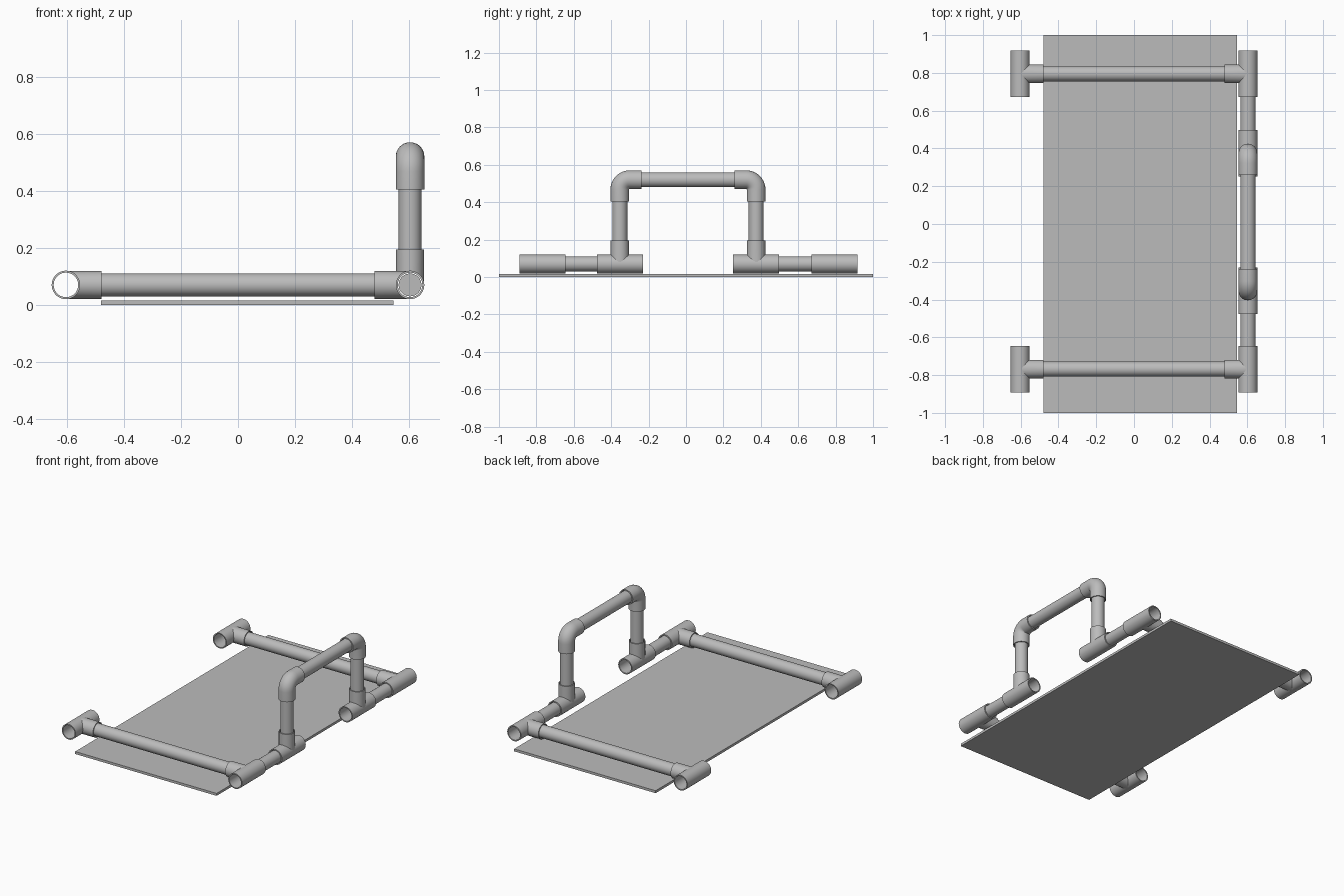
import bpy, bmesh, math
from mathutils import Vector

if "Cube" in bpy.data.objects:
    bpy.data.objects.remove(bpy.data.objects["Cube"], do_unlink=True)

grey = bpy.data.materials.new("plain grey")
grey.use_nodes = True
grey.diffuse_color = (0.5, 0.5, 0.5, 1)
grey.node_tree.nodes["Principled BSDF"].inputs["Base Color"].default_value = (0.5, 0.5, 0.5, 1)

X, Y, Z = Vector((1, 0, 0)), Vector((0, 1, 0)), Vector((0, 0, 1))
SIDES = 40
FIT, BORE, PIPE = 0.05, 0.043, 0.04     # fitting, socket and pipe radii
RAIL_X, RAIL_Z = 0.603, 0.07            # rail position
TOP_Z = 0.52                            # handle bar height


def ring(center, tangent, side, r, saddle=0):
    """Circle of points; saddle pushes them onto a cylinder running along side."""
    v = tangent.cross(side)
    points = []
    for i in range(SIDES):
        a = math.tau * i / SIDES
        lift = math.sqrt(max(saddle ** 2 - (r * math.sin(a)) ** 2, 0)) if saddle else 0
        points.append(center + r * math.cos(a) * side + r * math.sin(a) * v + lift * tangent)
    return points


def skin(bm, rings, closed=True):
    """Bridge rings in order; either loop back to the first or cap both ends."""
    loops = [[bm.verts.new(p) for p in points] for points in rings]
    pairs = list(zip(loops, loops[1:]))
    if closed:
        pairs.append((loops[-1], loops[0]))
    else:
        bm.faces.new(loops[0][::-1])
        bm.faces.new(loops[-1])
    for a, b in pairs:
        for i in range(SIDES):
            j = (i + 1) % SIDES
            bm.faces.new((a[i], a[j], b[j], b[i]))


def finish(name, bm):
    bmesh.ops.recalc_face_normals(bm, faces=bm.faces)
    mesh = bpy.data.meshes.new(name)
    bm.to_mesh(mesh)
    bm.free()
    mesh.shade_smooth()
    mesh.set_sharp_from_angle(angle=math.radians(35))
    mesh.materials.append(grey)
    obj = bpy.data.objects.new(name, mesh)
    bpy.context.collection.objects.link(obj)
    return obj


def pipe(name, start, end):
    bm = bmesh.new()
    t = (end - start).normalized()
    side = Z if abs(t.z) < 0.5 else X
    skin(bm, [ring(start, t, side, PIPE), ring(end, t, side, PIPE)], closed=False)
    finish(name, bm)


def tee(name, center, branch):
    """Open sleeve along y with a socket pointing along branch."""
    bm = bmesh.new()
    a, b = center - 0.123 * Y, center + 0.123 * Y
    skin(bm, [ring(p, Y, Z, r) for p, r in ((a, FIT), (b, FIT), (b, BORE), (a, BORE))])
    tip = center + 0.124 * branch
    r = FIT - 0.001
    skin(bm, [ring(center, branch, Y, r, FIT - 0.0005), ring(tip, branch, Y, r),
              ring(tip, branch, Y, BORE), ring(center, branch, Y, BORE, FIT - 0.0005)])
    finish(name, bm)


def elbow(name, y, inward):
    """Socket bend turning from upright to level."""
    bend, steps = 0.052, 10
    path = [(Vector((RAIL_X, y, 0.405)), Z)]
    pivot = Vector((RAIL_X, y, TOP_Z)) + bend * (inward * Y - Z)
    for i in range(steps + 1):
        a = math.pi / 2 * i / steps
        path.append((pivot + bend * (math.sin(a) * Z - math.cos(a) * inward * Y),
                     math.cos(a) * Z + math.sin(a) * inward * Y))
    path.append((Vector((RAIL_X, y + 0.115 * inward, TOP_Z)), inward * Y))
    bm = bmesh.new()
    skin(bm, [ring(p, t, X, FIT) for p, t in path]
         + [ring(p, t, X, BORE) for p, t in reversed(path)])
    finish(name, bm)


# Base plate
bm = bmesh.new()
bmesh.ops.create_cube(bm, size=1)
bmesh.ops.scale(bm, vec=(1.025, 2, 0.016), verts=bm.verts)
bmesh.ops.translate(bm, vec=(0.0325, 0, 0.008), verts=bm.verts)
finish("base_plate", bm)

# Each end: cross pipe, corner tees, rail pipe and handle upright
for label, corner_y, post_y, inward in (("front", -0.768, -0.354, 1), ("back", 0.795, 0.375, -1)):
    for side_name, s in (("left", 1), ("right", -1)):
        tee(f"{label}_{side_name}_corner_tee", Vector((s * RAIL_X, corner_y, RAIL_Z)), -s * X)
    pipe(f"{label}_cross_pipe", Vector((-0.54, corner_y, RAIL_Z)), Vector((0.54, corner_y, RAIL_Z)))
    pipe(f"{label}_rail_pipe", Vector((RAIL_X, corner_y + 0.06 * inward, RAIL_Z)),
         Vector((RAIL_X, post_y - 0.06 * inward, RAIL_Z)))
    tee(f"{label}_handle_tee", Vector((RAIL_X, post_y, RAIL_Z)), Z)
    pipe(f"{label}_handle_post", Vector((RAIL_X, post_y, 0.13)), Vector((RAIL_X, post_y, 0.46)))
    elbow(f"{label}_handle_elbow", post_y, inward)

# Handle bar
pipe("handle_bar", Vector((RAIL_X, -0.29, TOP_Z)), Vector((RAIL_X, 0.31, TOP_Z)))
